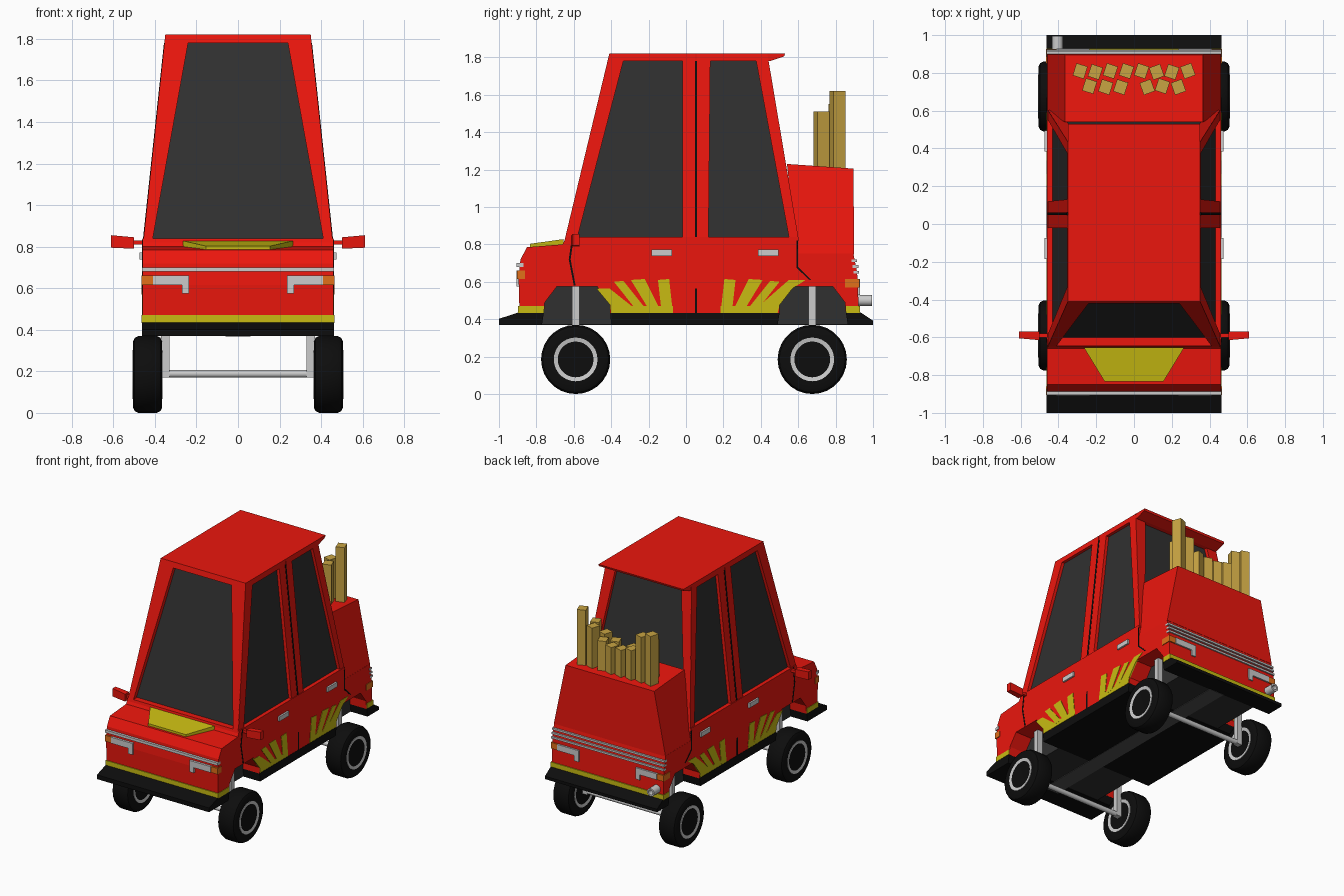
import bpy, bmesh, math
from mathutils import Vector, Matrix

if "Cube" in bpy.data.objects:
    bpy.data.objects.remove(bpy.data.objects["Cube"])


def material(name, r, g, b):
    m = bpy.data.materials.new(name)
    m.diffuse_color = (r, g, b, 1)
    m.use_nodes = True
    m.node_tree.nodes["Principled BSDF"].inputs["Base Color"].default_value = m.diffuse_color
    return m


RED = material("red_paint", 0.83, 0.008, 0.004)
YELLOW = material("yellow_paint", 0.58, 0.5, 0.006)
BLACK = material("black_rubber", 0.004, 0.004, 0.004)
GLASS = material("dark_glass", 0.03, 0.03, 0.03)
ORANGE = material("orange_lens", 0.75, 0.16, 0.01)
FRY = material("potato", 0.58, 0.37, 0.055)
STRIP = material("floor_grey", 0.08, 0.08, 0.08)


def mesh(name, verts, faces, mat=None, smooth=False):
    bm = bmesh.new()
    vs = [bm.verts.new(v) for v in verts]
    for f in faces:
        bm.faces.new([vs[i] for i in f])
    bmesh.ops.recalc_face_normals(bm, faces=bm.faces)
    me = bpy.data.meshes.new(name)
    bm.to_mesh(me)
    bm.free()
    ob = bpy.data.objects.new(name, me)
    bpy.context.collection.objects.link(ob)
    if mat:
        me.materials.append(mat)
    if smooth:
        bpy.ops.object.select_all(action='DESELECT')
        ob.select_set(True)
        bpy.context.view_layer.objects.active = ob
        bpy.ops.object.shade_smooth_by_angle(angle=math.radians(35))
    return ob


def loft(name, a, b, mat=None):
    """Solid between two loops with equal point counts."""
    n = len(a)
    faces = [list(range(n)), list(range(n, 2 * n))]
    faces += [[i, (i + 1) % n, n + (i + 1) % n, n + i] for i in range(n)]
    return mesh(name, list(a) + list(b), faces, mat)


def prism(name, pts, x0, x1, mat=None):
    return loft(name, [(x0, y, z) for y, z in pts], [(x1, y, z) for y, z in pts], mat)


def box(name, x, y, z, mat=None):
    return prism(name, [(y[0], z[0]), (y[1], z[0]), (y[1], z[1]), (y[0], z[1])], x[0], x[1], mat)


def side_x(z):
    return 0.46 if z < 0.84 else 0.455 - 0.105 * (z - 0.84) / 0.98


def side(name, pts, out, thick, mat=None):
    """Panel lying on both body sides, from (y, z) points."""
    for s in (-1, 1):
        loft(name, [(s * (side_x(z) + out), y, z) for y, z in pts],
             [(s * (side_x(z) + out - thick), y, z) for y, z in pts], mat)


def frame(name, outer, inner, depth, mat):
    """Four-sided frame with a rectangular section."""
    d = Vector(depth)
    rings = [[Vector(p) for p in outer], [Vector(p) for p in inner]]
    rings += [[p + d for p in rings[1]], [p + d for p in rings[0]]]
    faces = [[r * 4 + i, r * 4 + (i + 1) % 4, (r + 1) % 4 * 4 + (i + 1) % 4, (r + 1) % 4 * 4 + i]
             for r in range(4) for i in range(4)]
    mesh(name, sum(rings, []), faces, mat)


def lathe(name, prof, centre, axis='X', mat=None, seg=28):
    """Revolve (radius, along) points round the X or Y axis."""
    verts, n = [], len(prof)
    for k in range(seg):
        a = 2 * math.pi * k / seg
        for r, t in prof:
            c, s = r * math.cos(a), r * math.sin(a)
            verts.append(Vector(centre) + Vector((t, c, s) if axis == 'X' else (c, t, s)))
    faces = [[k * n + i, k * n + i + 1, (k + 1) % seg * n + i + 1, (k + 1) % seg * n + i]
             for k in range(seg) for i in range(n - 1)]
    faces += [[k * n for k in range(seg)], [k * n + n - 1 for k in range(seg)]]
    return mesh(name, verts, faces, mat, True)


# Lower body with wheel arches
arch = [(-.76, .43), (-.755, .49), (-.69, .575), (-.475, .575), (-.405, .475), (-.405, .43)]
rear_arch = [(.085 - y + .01, z) for y, z in reversed(arch)]
prism("lower_body", [(-.64, .84), (-.66, .80), (-.85, .785), (-.885, .72), (-.895, .615), (-.89, .43)]
      + arch + rear_arch + [(.925, .43), (.915, .65), (.895, .75), (.6, .75), (.6, .84)], -.46, .46, RED)
box("floor_and_wheel_wells", (-.325, .325), (-.87, .9), (.372, .574), GLASS)
box("floor_strip", (-.06, .06), (-.87, .87), (.368, .38), STRIP)

# Black bumpers and sill, yellow stripes
prism("front_bumper", [(-1, .37), (-1, .402), (-.9, .435), (-.76, .435), (-.77, .37)], -.462, .462, BLACK)
prism("rear_bumper", [(1, .37), (1, .392), (.935, .435), (.855, .435), (.865, .37)], -.462, .462, BLACK)
prism("sill", [(-.4, .37), (.49, .37), (.5, .432), (-.405, .432)], -.462, .462, BLACK)
box("front_stripe", (-.464, .464), (-.897, -.76), (.433, .47), YELLOW)
box("rear_stripe", (-.464, .464), (.855, .93), (.433, .47), YELLOW)

# Flames on the doors
flames = [[(-.385, .6), (-.335, .605), (-.215, .455), (-.27, .455)],
          [(-.295, .61), (-.22, .615), (-.14, .455), (-.2, .455)],
          [(-.15, .61), (-.09, .615), (-.07, .434), (-.13, .434)]]
for f in flames:
    side("front_flame", f, .003, .01, YELLOW)
    side("rear_flame", [(.115 - y, z) for y, z in f], .003, .01, YELLOW)
side("front_flame", [(-.48, .565), (-.41, .565), (-.29, .47), (-.07, .47), (-.07, .434), (-.4, .434), (-.405, .475)],
     .0025, .01, YELLOW)
side("rear_flame", [(.64, .61), (.55, .61), (.39, .47), (.185, .47), (.185, .434), (.49, .434), (.5, .475), (.57, .565)],
     .0025, .01, YELLOW)

# Cabin: glass core, door and window frames, roof
loft("cabin_glass", [(-.435, -.61, .8), (.435, -.61, .8), (.435, .57, .8), (-.435, .57, .8)],
     [(-.33, -.385, 1.8), (.33, -.385, 1.8), (.33, .415, 1.8), (-.33, .415, 1.8)], GLASS)
doors = {"front_door_frame": ([(-.41, 1.82), (.047, 1.82), (.047, .835), (-.645, .835)],
                              [(-.335, 1.78), (-.02, 1.78), (-.02, .84), (-.58, .84)]),
         "rear_door_frame": ([(.06, 1.82), (.435, 1.82), (.6, .835), (.06, .835)],
                             [(.13, 1.78), (.375, 1.78), (.55, .84), (.12, .84)])}
for name, loops in doors.items():
    for s in (-1, 1):
        o, i = [[(s * side_x(max(z, .8401)), y, z) for y, z in l] for l in loops]
        frame(name, o, i, (-s * .03, 0, 0), RED)


def end_frame(name, y_at, x_top, x_low, z_low, dy):
    o = [(s * side_x(max(z, .8401)), y_at(z), z) for s, z in ((-1, 1.82), (1, 1.82), (1, .82), (-1, .82))]
    i = [(x, y_at(z), z) for x, z in ((-x_top, 1.78), (x_top, 1.78), (x_low, z_low), (-x_low, z_low))]
    frame(name, o, i, (0, dy, 0), RED)


end_frame("windscreen_frame", lambda z: -.41 - .235 * (1.82 - z) / .98, .24, .41, .84, .035)
end_frame("rear_window_frame", lambda z: .435 + .165 * (1.82 - z) / .98, .27, .39, .95, -.035)
prism("roof", [(-.41, 1.82), (.53, 1.82), (.525, 1.805), (.45, 1.78), (-.4, 1.78)], -.35, .35, RED)

# Panel seams
side("door_seam", [(.047, 1.78), (.06, 1.78), (.06, .84), (.06, .38), (.047, .38), (.047, .84)], -.004 + .006, .02, BLACK)
side("front_seam", [(-.61, .835), (-.60, .835), (-.617, .72), (-.59, .58), (-.60, .58), (-.627, .72)], .002, .01, BLACK)
side("rear_seam", [(.59, .82), (.6, .82), (.6, .68), (.67, .61), (.66, .61), (.59, .675)], .002, .01, BLACK)

# Carton at the back, with the fries standing in it
loft("carton", [(-.46, .59, .745), (.46, .59, .745), (.46, .898, .745), (-.46, .898, .745)],
     [(-.365, .54, 1.23), (.365, .54, 1.23), (.365, .896, 1.205), (-.365, .896, 1.205)], RED)
fries = [(-.285, .81, 1.58), (-.205, .805, 1.55), (-.125, .81, 1.43), (-.04, .81, 1.41), (.04, .81, 1.41),
         (.12, .805, 1.43), (.2, .805, 1.51), (.285, .81, 1.62), (-.235, .73, 1.5), (-.15, .725, 1.46),
         (-.07, .725, 1.4), (.07, .725, 1.41), (.15, .73, 1.45), (.235, .725, 1.51)]
for k, (x, y, top) in enumerate(fries):
    ob = box("fry", (-.031, .031), (-.034, .034), (1.0, top), FRY)
    ob.matrix_world = Matrix.Translation((x, y, 0)) @ Matrix.Rotation(math.radians(20 if x > 0 and k % 2 else -18), 4, 'Z')

# Hood scoop
loft("hood_scoop", [(-.265, -.655, .795), (.265, -.655, .795), (.155, -.835, .78), (-.155, -.835, .78)],
     [(-.265, -.655, .828), (.265, -.655, .828), (.155, -.835, .803), (-.155, -.835, .803)], YELLOW)

# Chrome strips, lamps, handles and mirrors
box("front_chrome_strip", (-.463, .463), (-.905, -.87), (.68, .7))
for z, y in ((.645, .925), (.675, .921), (.705, .915)):
    box("rear_chrome_strip", (-.463, .463), (y - .03, y), (z, z + .014))
for s in (-1, 1):
    for end, y, dz in (("front", (-.907, -.87), 0), ("rear", (.89, .93), -.045)):
        box(end + "_lamp", (s * .235, s * .41), y, (.615 + dz, .66 + dz))
        box(end + "_lamp_leg", (s * .235, s * .27), y, (.575 + dz, .615 + dz))
        yo = (-.904, -.86) if end == "front" else (.85, .927)
        box(end + "_indicator", (s * .41, s * .465), yo, (.615 + dz, .66 + dz), ORANGE)
    for y in (-.185, .385):
        box("door_handle", (s * .455, s * .473), (y, y + .11), (.738, .772))
    box("mirror_stalk", (s * .44, s * .52), (-.6, -.58), (.81, .83), RED)
    loft("mirror", [(s * .5, -.615, .79), (s * .5, -.57, .79), (s * .5, -.57, .845), (s * .5, -.615, .845)],
         [(s * .61, -.605, .795), (s * .61, -.57, .795), (s * .61, -.57, .855), (s * .61, -.605, .855)], RED)

# Wheels, axles and struts
tyre = [(.11, -.068), (.16, -.07), (.176, -.062), (.185, -.045), (.185, .045), (.176, .062), (.16, .07), (.11, .068)]
hub = [(.04, -.064), (.045, -.054), (.075, -.054), (.085, -.066), (.117, -.072),
       (.117, .072), (.085, .066), (.075, .054), (.045, .054), (.04, .064)]
for end, y in (("front", -.59), ("rear", .675)):
    lathe(end + "_axle", [(.018, -.38), (.018, .38)], (0, y, .188), seg=12)
    for s in (-1, 1):
        lathe(end + "_tyre", tyre, (s * .435, y, .185), mat=BLACK)
        lathe(end + "_hub", hub, (s * .435, y, .185))
        box(end + "_strut", (s * .33, s * .37), (y - .02, y + .02), (.17, .58))

# Exhaust pipe
lathe("exhaust", [(.018, .94), (.018, .995), (.03, .995), (.03, .88)], (-.405, 0, .5), 'Y', seg=14)
